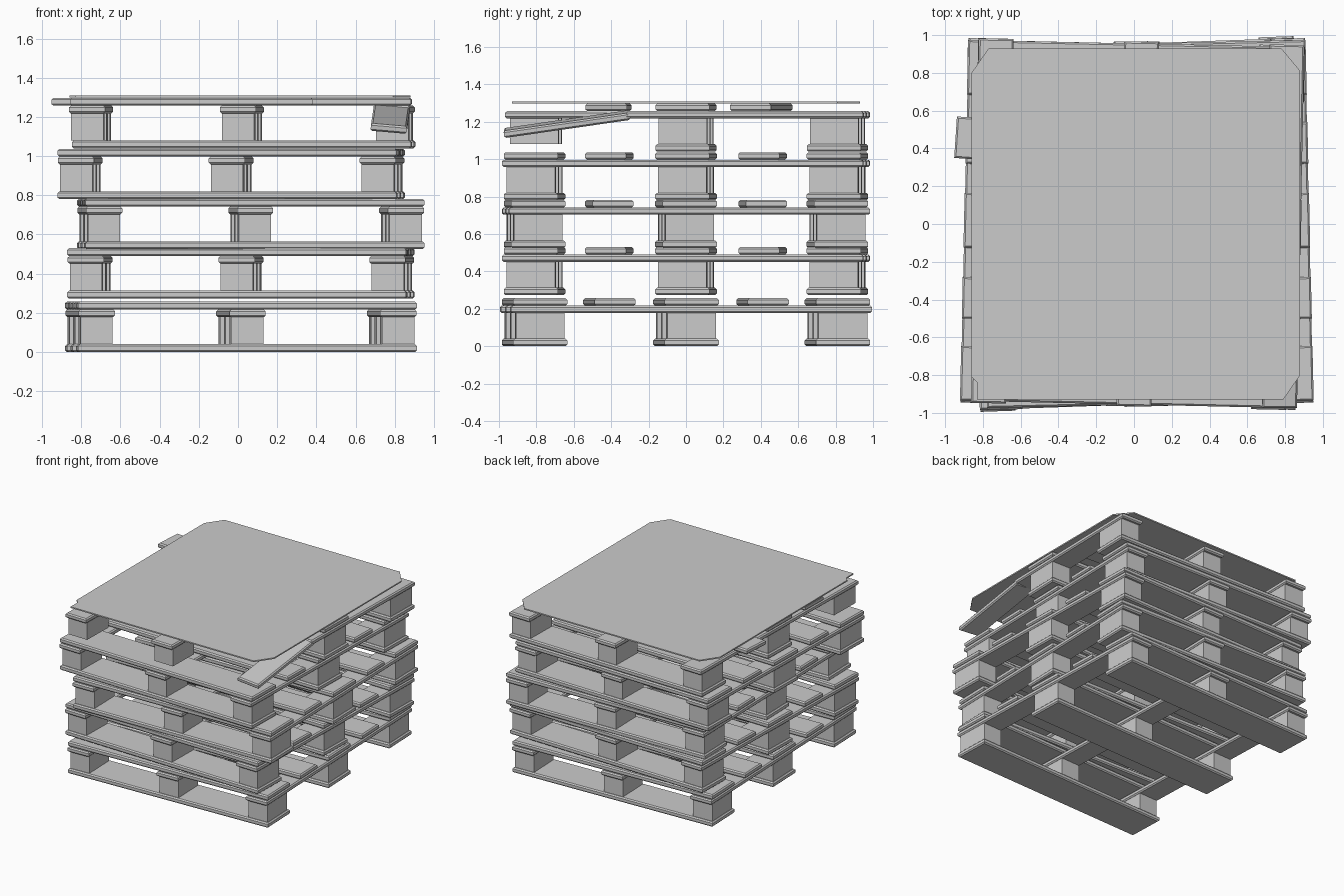
import bpy, bmesh
from math import radians
from mathutils import Matrix, Vector

if "Cube" in bpy.data.objects:
    bpy.data.objects.remove(bpy.data.objects["Cube"])

def part(name, size, loc, frame, rot=(0, 0, 0), chamfer=None, jag=0):
    """Timber piece; chamfer = axis whose long edges are eased, jag skews the +x end."""
    bm = bmesh.new()
    bmesh.ops.create_cube(bm, size=1)
    bmesh.ops.scale(bm, vec=size, verts=bm.verts)
    for v in bm.verts:
        if jag and v.co.x > 0 and v.co.y > 0:
            v.co.x -= jag
    if chamfer is not None:
        other = 1 - chamfer
        edges = [e for e in bm.edges
                 if abs((e.verts[0].co - e.verts[1].co).normalized()[other]) < 0.5
                 or (e.verts[0].co.z == e.verts[1].co.z)]
        edges = [e for e in edges if abs(e.verts[0].co.z - e.verts[1].co.z) < 1e-4]
        bmesh.ops.bevel(bm, geom=edges, offset=0.009, segments=1, affect='EDGES')
    turn = (Matrix.Rotation(radians(rot[2]), 4, 'Z') @ Matrix.Rotation(radians(rot[0]), 4, 'X')
            @ Matrix.Rotation(radians(rot[1]), 4, 'Y'))
    bm.transform(frame @ Matrix.Translation(Vector(loc)) @ turn)
    me = bpy.data.meshes.new(name)
    bm.to_mesh(me)
    bm.free()
    ob = bpy.data.objects.new(name, me)
    bpy.context.collection.objects.link(ob)
    return ob

L, S = 1.73, 1.93              # deck board and stringer lengths
XS, YS = (-0.77, 0, 0.77), (-0.81, 0, 0.81)

def pallet(n, x, z, yaw, broken=False):
    f = Matrix.Translation((x, 0, z)) @ Matrix.Rotation(radians(yaw), 4, 'Z')
    p = f"pallet_{n}_"
    # bottom boards and blocks
    for j, y in enumerate(YS):
        if not (broken and j == 0):
            part(p + "bottom_board", (L, 0.29, 0.04), (0, y, 0.02), f, chamfer=0)
        for i, bx in enumerate(XS):
            if not (broken and j == 0 and i == 2):
                part(p + "block", (0.165, 0.26, 0.138), (bx, y, 0.109), f)
    # stringers
    for i, bx in enumerate(XS):
        if broken and i == 2:
            part(p + "stringer_rear", (0.185, 1.265, 0.039), (bx, 0.3325, 0.1975), f, chamfer=1)
            part(p + "stringer_snapped", (0.185, 0.68, 0.039), (bx, -0.62, 0.148), f,
                 rot=(8.2, 5, 0), chamfer=1)
        else:
            part(p + "stringer", (0.185, S, 0.039), (bx, 0, 0.1975), f, chamfer=1)
    # top deck: wide boards over the blocks, narrow ones between
    zt = 0.237
    for j, y in enumerate(YS):
        if not (broken and j != 1):
            part(p + "top_wide_board", (L, 0.29, 0.04), (0, y, zt), f, chamfer=0)
    if broken:
        part(p + "top_broken_board", (1.24, 0.22, 0.04), (-0.245, -0.42, zt), f, chamfer=0, jag=0.08)
        part(p + "top_loose_board", (L, 0.22, 0.04), (-0.11, 0.4, zt), f, rot=(0, 0, -2.6), chamfer=0)
    else:
        for y in (-0.41, 0.41):
            part(p + "top_narrow_board", (L, 0.22, 0.04), (0, y, zt), f, chamfer=0)

# stack of five, each slightly turned
pallet(1, 0.015, 0.0, 2.0)
pallet(2, 0.015, 0.273, -1.3)
pallet(3, 0.065, 0.525, 1.3)
pallet(4, -0.035, 0.78, -1.3)
pallet(5, 0.02, 1.04, -1.2, broken=True)

# thin cover sheet with clipped corners
outline = [(-0.86, -0.81), (-0.83, -0.84), (-0.83, -0.93), (0.79, -0.93), (0.88, -0.80),
           (0.88, 0.81), (0.78, 0.93), (-0.77, 0.93), (-0.86, 0.80)]
bm = bmesh.new()
face = bm.faces.new([bm.verts.new((x, y, 1.299)) for x, y in outline])
top = bmesh.ops.extrude_face_region(bm, geom=[face])
bmesh.ops.translate(bm, vec=(0, 0, 0.01),
                    verts=[g for g in top["geom"] if isinstance(g, bmesh.types.BMVert)])
bmesh.ops.recalc_face_normals(bm, faces=bm.faces)
me = bpy.data.meshes.new("cover_sheet")
bm.to_mesh(me)
bm.free()
bpy.context.collection.objects.link(bpy.data.objects.new("cover_sheet", me))
